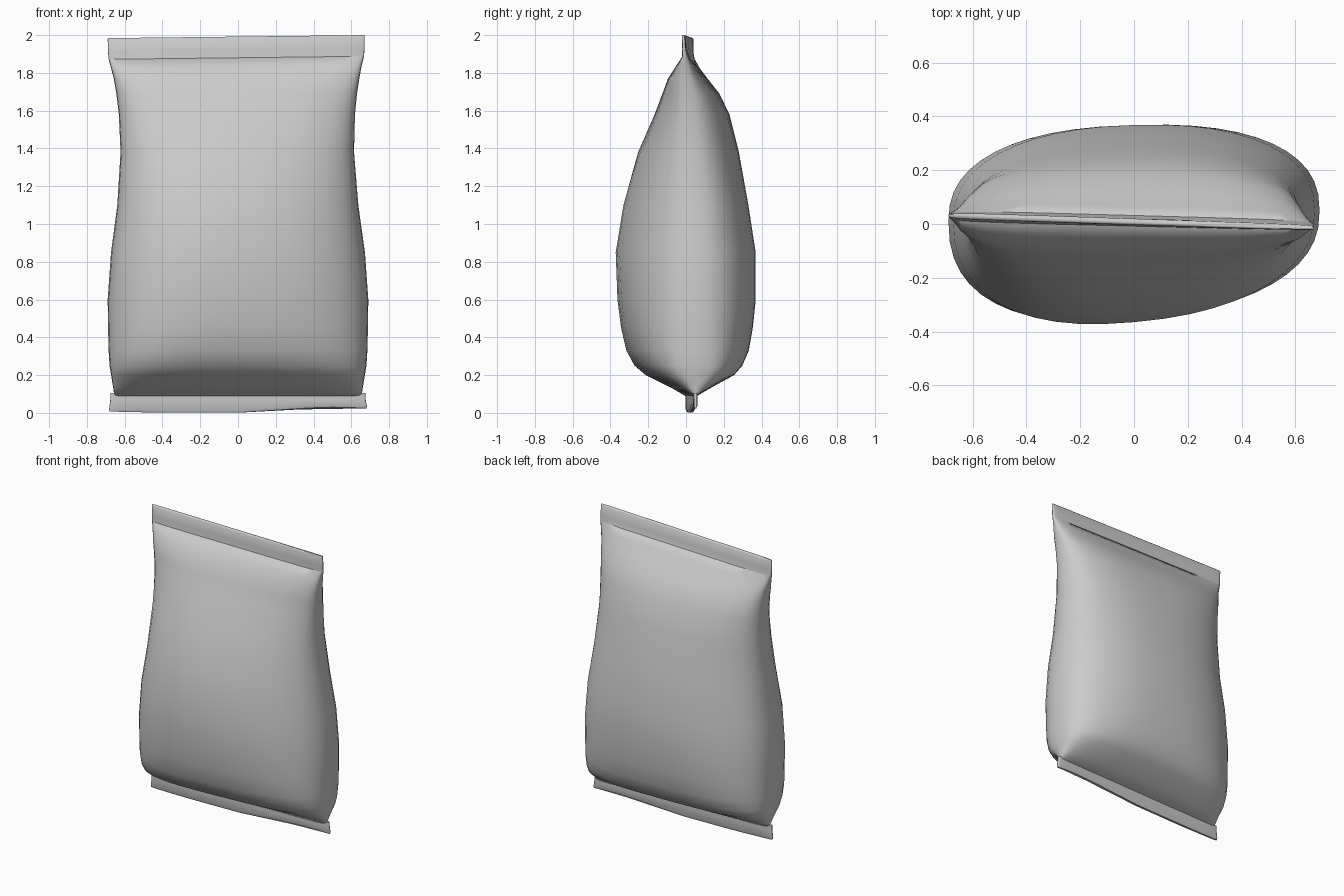
import bpy, bmesh, math

cube = bpy.data.objects.get("Cube")
if cube:
    bpy.data.objects.remove(cube, do_unlink=True)

foil = bpy.data.materials.new("plain_grey_foil")
foil.use_nodes = True
grey = (0.6, 0.6, 0.6, 1)
foil.diffuse_color = grey
foil.node_tree.nodes["Principled BSDF"].inputs["Base Color"].default_value = grey

SEGMENTS = 48


def power(value, exponent):
    return math.copysign(abs(value) ** exponent, value)


def section_point(row, angle):
    """One point of a squashed oval whose seam leans slightly near the top."""
    z, half_width, front, back, squareness = row
    u = power(math.cos(angle), 2 / squareness)
    v = power(math.sin(angle), 2 / squareness)
    upper = max(0, z - 1)
    seam = 0.03 - 0.022 * upper
    lean = (0.02 - 0.044 * upper) * u
    if v < 0:
        depth = (seam - front) * v * (1 - 0.1 * u)
    else:
        depth = (back - seam) * v
    # Gentle waviness of the sealed ends
    if z > 1.8:
        z += 0.008 * u
    elif z < 0.05:
        z += 0.015 * math.sin((3.7 if u > 0 else 1.4) * u - 1.2)
    return (half_width * u - 0.01 * upper, seam + lean + depth, z)


def loft(name, rows):
    bm = bmesh.new()
    rings = []
    for row in rows:
        rings.append([bm.verts.new(section_point(row, math.tau * i / SEGMENTS))
                      for i in range(SEGMENTS)])
    for low, high in zip(rings, rings[1:]):
        for i in range(SEGMENTS):
            j = (i + 1) % SEGMENTS
            bm.faces.new((low[i], low[j], high[j], high[i]))
    bm.faces.new(rings[0][::-1])
    bm.faces.new(rings[-1])
    bmesh.ops.recalc_face_normals(bm, faces=bm.faces)
    mesh = bpy.data.meshes.new(name)
    bm.to_mesh(mesh)
    bm.free()
    mesh.materials.append(foil)
    obj = bpy.data.objects.new(name, mesh)
    bpy.context.collection.objects.link(obj)
    bpy.ops.object.select_all(action="DESELECT")
    obj.select_set(True)
    bpy.context.view_layer.objects.active = obj
    bpy.ops.object.shade_smooth_by_angle(angle=math.radians(60))
    return obj


# Each row: height, half width, front depth, back depth, squareness
loft("filled_pouch", [
    (0.09, 0.655, 0.01, 0.045, 4),
    (0.13, 0.66, -0.06, 0.12, 3.6),
    (0.2, 0.672, -0.2, 0.25, 3.2),
    (0.25, 0.68, -0.26, 0.295, 2.9),
    (0.33, 0.685, -0.305, 0.33, 2.7),
    (0.45, 0.688, -0.335, 0.352, 2.5),
    (0.6, 0.69, -0.355, 0.368, 2.4),
    (0.85, 0.672, -0.365, 0.368, 2.3),
    (1.1, 0.638, -0.325, 0.33, 2.3),
    (1.38, 0.618, -0.25, 0.28, 2.4),
    (1.58, 0.625, -0.165, 0.23, 2.6),
    (1.69, 0.637, -0.125, 0.175, 2.9),
    (1.77, 0.65, -0.095, 0.11, 3.3),
    (1.83, 0.663, -0.05, 0.065, 3.8),
    (1.88, 0.676, -0.008, 0.032, 5),
])

# Flat crimped strips closing the two ends
loft("top_seal", [
    (1.88, 0.676, -0.008, 0.032, 5),
    (1.92, 0.679, -0.004, 0.022, 6),
    (1.985, 0.68, -0.003, 0.02, 6),
    (1.992, 0.679, 0.002, 0.014, 6),
])
loft("bottom_seal", [
    (0.015, 0.681, 0.023, 0.037, 6),
    (0.028, 0.682, 0.016, 0.044, 6),
    (0.07, 0.676, 0.016, 0.044, 6),
    (0.105, 0.675, 0.014, 0.046, 6),
])
